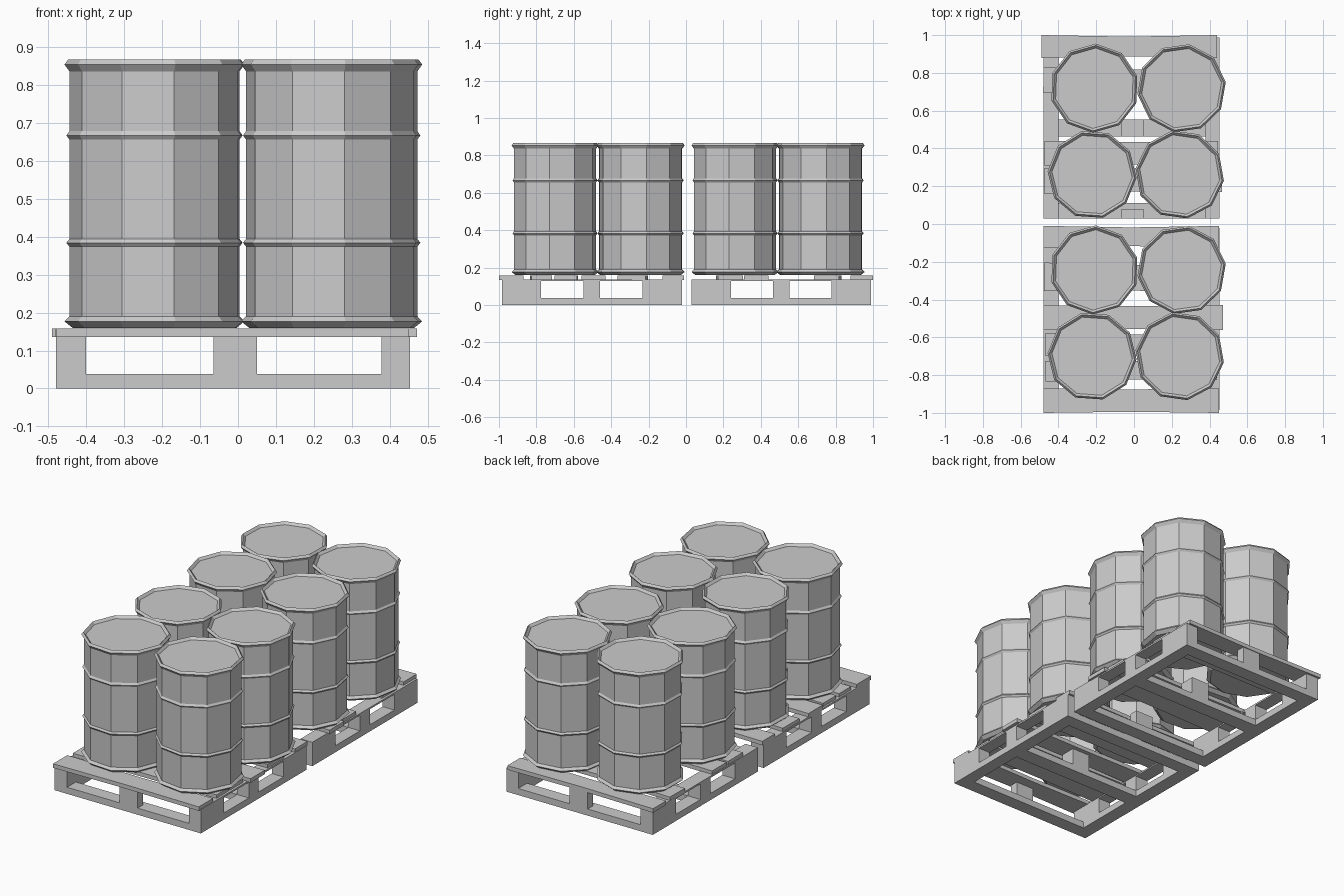
import bpy, bmesh, math
from mathutils import Matrix

if "Cube" in bpy.data.objects:
    bpy.data.objects.remove(bpy.data.objects["Cube"])


def add_object(name, bm):
    bmesh.ops.recalc_face_normals(bm, faces=bm.faces)
    mesh = bpy.data.meshes.new(name)
    bm.to_mesh(mesh)
    bm.free()
    obj = bpy.data.objects.new(name, mesh)
    bpy.context.collection.objects.link(obj)
    return obj


def box(name, x0, x1, y0, y1, z0, z1, yaw=0.0, sag=0.0):
    """Box from limits; sag pinches the middle of a long board's edges."""
    bm = bmesh.new()
    outline = [(x0, y0), ((x0 + x1) / 2, y0 + sag), (x1, y0),
               (x1, y1), ((x0 + x1) / 2, y1 - sag), (x0, y1)]
    if sag == 0:
        outline = [outline[i] for i in (0, 2, 3, 5)]
    face = bm.faces.new([bm.verts.new((x, y, z0)) for x, y in outline])
    ext = bmesh.ops.extrude_face_region(bm, geom=[face], use_keep_orig=True)
    for v in ext["geom"]:
        if isinstance(v, bmesh.types.BMVert):
            v.co.z = z1
    c = Matrix.Translation(((x0 + x1) / 2, (y0 + y1) / 2, 0))
    bmesh.ops.transform(bm, verts=bm.verts,
                        matrix=c @ Matrix.Rotation(math.radians(yaw), 4, 'Z') @ c.inverted())
    return add_object(name, bm)


# Drum profile: flared rims, two rolling ribs, recessed lid
PROFILE = [(0.215, 0.160), (0.236, 0.177), (0.223, 0.190),
           (0.223, 0.374), (0.231, 0.384), (0.223, 0.394),
           (0.223, 0.656), (0.231, 0.667), (0.223, 0.678),
           (0.223, 0.836), (0.236, 0.854), (0.226, 0.867), (0.213, 0.853)]
SIDES = 10


def drum(name, cx, cy, turn):
    bm = bmesh.new()
    rings = []
    for r, z in PROFILE:
        rings.append([bm.verts.new((
            cx + r * math.cos(math.radians(turn) + math.tau * i / SIDES),
            cy + r * math.sin(math.radians(turn) + math.tau * i / SIDES), z))
            for i in range(SIDES)])
    for a, b in zip(rings, rings[1:]):
        for i in range(SIDES):
            j = (i + 1) % SIDES
            bm.faces.new((a[i], a[j], b[j], b[i]))
    bm.faces.new(rings[0][::-1])
    bm.faces.new(rings[-1])
    return add_object(name, bm)


def pallet(label, y0, y1, deck):
    mid = (y0 + y1) / 2
    xl, xr = -0.48, 0.453
    # Base frame
    for n, (a, b) in enumerate(((y0, y0 + 0.08), (mid - 0.045, mid + 0.045), (y1 - 0.08, y1))):
        box(f"{label}_base_cross_{n}", xl + 0.08, xr - 0.075, a, b, 0, 0.038)
    for side, a, b in (("left", xl, xl + 0.08), ("right", xr - 0.075, xr)):
        box(f"{label}_base_{side}", a, b, y0, y1, 0, 0.038)
        box(f"{label}_stringer_{side}", a, b, y0, y1, 0.128, 0.138)
        # Side blocks
        for n, (c, d) in enumerate(((y0, y0 + 0.21), (mid - 0.045, mid + 0.045), (y1 - 0.21, y1))):
            box(f"{label}_block_{side}_{n}", a, b, c, d, 0.038, 0.128)
    # Centre blocks
    for n, (c, d) in enumerate(((y0, y0 + 0.05), (mid - 0.045, mid + 0.045), (y1 - 0.05, y1))):
        box(f"{label}_block_centre_{n}", -0.065, 0.05, c, d, 0.038, 0.137)
    # Deck boards, slightly crooked
    for n, (a, b, xa, xb, yaw, sag) in enumerate(deck):
        box(f"{label}_deck_board_{n}", xa, xb, a, b, 0.135, 0.158, yaw, sag)


pallet("front_pallet", -0.985, -0.022, [
    (-1.0, -0.87, -0.48, 0.45, 0, 0.006),
    (-0.83, -0.72, -0.47, 0.44, 0.5, 0.006),
    (-0.70, -0.58, -0.47, 0.44, -0.4, 0.004),
    (-0.56, -0.43, -0.48, 0.472, 0, 0.004),
    (-0.36, -0.21, -0.475, 0.445, -0.7, 0.008),
    (-0.125, -0.01, -0.48, 0.45, 0, 0.008)])
pallet("back_pallet", 0.03, 0.988, [
    (0.88, 1.0, -0.49, 0.44, 0, 0.008),
    (0.69, 0.825, -0.48, 0.44, -0.8, 0.008),
    (0.31, 0.44, -0.475, 0.445, 0, 0.006),
    (0.165, 0.30, -0.475, 0.465, 0.6, 0.006)])

# Four drums on each pallet
for label, dy in (("front", 0.0), ("back", 0.962)):
    for n, (x, y, turn) in enumerate(((-0.222, -0.70, -4), (0.242, -0.70, -8),
                                      (-0.21, -0.243, 16), (0.252, -0.243, 8))):
        drum(f"{label}_drum_{n}", x, y + dy, turn)
